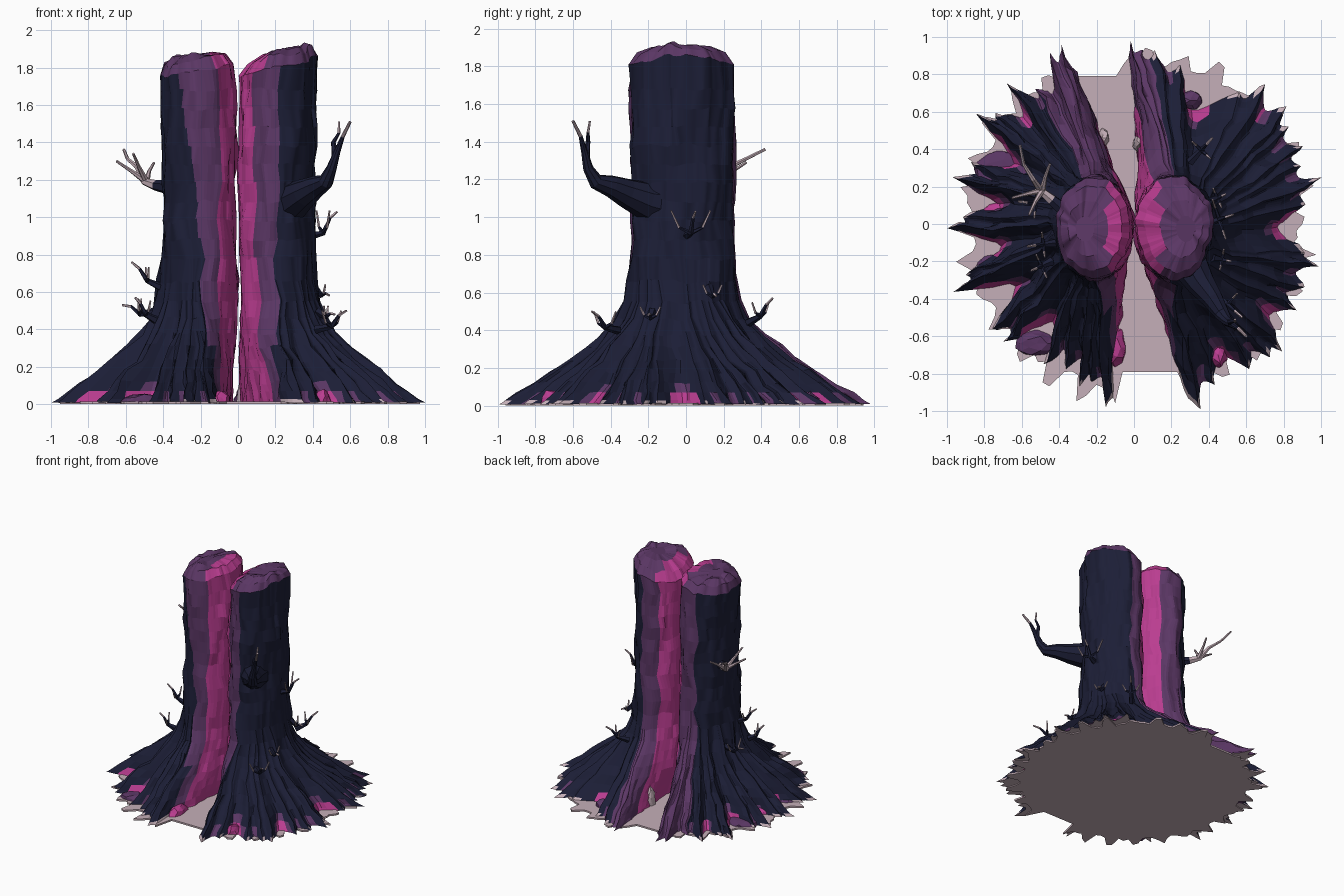
import bpy, bmesh, math, random
from math import sin, cos, radians, atan2, hypot, pi
from mathutils import Vector, noise

random.seed(4)
cube = bpy.data.objects.get("Cube")
if cube:
    bpy.data.objects.remove(cube, do_unlink=True)


def material(name, rgb):
    m = bpy.data.materials.new(name)
    m.use_nodes = True
    m.diffuse_color = (*rgb, 1)
    bsdf = m.node_tree.nodes["Principled BSDF"]
    bsdf.inputs["Base Color"].default_value = (*rgb, 1)
    bsdf.inputs["Roughness"].default_value = 0.9
    return m


MATS = [material("navy bark", (0.0115, 0.013, 0.037)),
        material("purple wood", (0.105, 0.038, 0.130)),
        material("magenta heartwood", (0.49, 0.046, 0.28)),
        material("pale dust", (0.56, 0.43, 0.48))]
NAVY, PURPLE, MAGENTA, PALE = range(4)


def finish(bm, name):
    bmesh.ops.recalc_face_normals(bm, faces=bm.faces[:])
    me = bpy.data.meshes.new(name)
    bm.to_mesh(me)
    bm.free()
    for m in MATS:
        me.materials.append(m)
    ob = bpy.data.objects.new(name, me)
    bpy.context.collection.objects.link(ob)
    return ob


def skin(bm, low, high, colour):
    """Join two closed rings of vertices with quads."""
    n = len(low)
    for i in range(n):
        j = (i + 1) % n
        f = bm.faces.new((low[i], low[j], high[j], high[i]))
        f.material_index = colour(i)


# Height of each ring and how far it flares from column to root outline
FLARE = [(0.008, 1), (0.028, .95), (0.07, .86), (0.12, .75), (0.18, .62), (0.24, .48),
         (0.31, .34), (0.38, .22), (0.46, .12), (0.55, .06), (0.66, .03), (0.78, .01)]
FLARE += [(0.78 + 0.1 * k, 0) for k in range(1, 10)] + [(1.79, 0)]
STEPS, INNER = 8, 36


def outline(roots, cut):
    """Perimeter as (column angle, base point, hollow amount) going round the half."""
    polar = [(atan2(y, x), hypot(x, y)) for x, y in roots]
    first, last = polar[0][0], polar[-1][0]
    out = []
    for (a, ra), (b, rb) in zip(polar, polar[1:]):
        depth = min(0.34, cut * (b - a))
        for k in range(STEPS):
            u = k / STEPS
            phi = a + (b - a) * u
            v = sin(pi * u) ** 1.2
            r = (ra + (rb - ra) * u) * (1 - depth * v)
            theta = -92 + 184 * (phi - first) / (last - first)
            out.append((theta, Vector((r * cos(phi), r * sin(phi), 0)), v * min(1, (b - a) * 4)))
    # Split face, running from the back root to the core and out to the front root
    for k in range(INNER):
        u = k / INNER
        h = abs(2 * u - 1)
        x, y = roots[-1] if u < 0.5 else roots[0]
        out.append((92 + 176 * u, Vector((0.03 + (x - 0.03) * h ** 1.3, y * h, 0)), 0))
    return out


def bands(side, front, z):
    """Angles from the split at which magenta and then purple wood end."""
    up = z / 1.7
    if not front:
        return (60, 94) if side > 0 else (52, 103)
    low = -12 if z < 0.3 else 0
    if side > 0:
        return 60 - 17 * up ** 2, 86 + 10 * up + low
    return 57, 87 + 36 * up ** 3 + low


def trunk_half(name, side, roots, cut, tilt, rim):
    bm = bmesh.new()
    peri = outline(roots, cut)
    n = len(peri)
    rings = []
    for z, w in FLARE:
        centre = Vector((0.205 + 0.012 * (z / 1.8) ** 4, -0.02, 0))
        ring = []
        for theta, base, v in peri:
            # Slide the seams along the column so that colour bands waver
            slide = 9 * noise.noise(Vector((z * 4.5, side * 7, 2 if theta % 360 > 180 else 6)))
            t = radians(theta + slide * abs(sin(radians(theta))))
            col = centre + Vector((0.2 * cos(t), 0.272 * sin(t), 0))
            p = col.lerp(base, w)
            p.z = z
            if z > 1.7:
                p.z = rim + tilt * cos(t)
            q = Vector((p.x * side * 9, p.y * 9, p.z * 4 + side * 5))
            off = noise.noise_vector(q) * 0.024 + noise.noise_vector(q * 2.3) * 0.014
            off.z *= 0.8 if z > 0.1 else 0.1
            p += off
            p.z = max(p.z, 0.006)
            p.x *= side
            ring.append(bm.verts.new(p))
        rings.append(ring)

    def inward(i):
        mid = peri[i][0] + 2.4
        return 180 - abs((mid + 180) % 360 - 180)

    for level, (low, high) in enumerate(zip(rings, rings[1:])):
        z = (FLARE[level][0] + FLARE[level + 1][0]) / 2

        def colour(i):
            theta, base, hollow = peri[i]
            magenta_end, purple_end = bands(side, theta % 360 > 180, z)
            d = inward(i)
            if d < magenta_end:
                return MAGENTA
            if d < purple_end:
                return PURPLE
            # Exposed wood in the hollows between roots, and bleached root tips
            if hollow > 0.6 and z < 0.09 * hollow:
                return MAGENTA
            if hollow > 0.36 and z < 0.14 * hollow:
                return PURPLE
            return PALE if level == 0 and hollow < 0.12 else NAVY
        skin(bm, low, high, colour)

    # Broken, domed top
    low = rings[-1]
    mid = sum((v.co for v in low), Vector()) / n
    for scale, rise, reach in ((0.84, 0.055, 62), (0.55, 0.085, 45), (0.25, 0.08, 0)):
        ring = []
        for v in rings[-1]:
            p = mid + (v.co - mid) * scale
            p.z += rise + 0.03 * noise.noise(p * 12)
            ring.append(bm.verts.new(p))
        skin(bm, low, ring, lambda i: MAGENTA if inward(i) < reach else PURPLE)
        low = ring
    bm.faces.new(low).material_index = PURPLE
    bm.faces.new(rings[0]).material_index = PALE
    return finish(bm, name)


trunk_half("trunk_half_left", 1,
           [(.29, -.93), (.34, -.99), (.43, -.86), (.63, -.77), (.72, -.7), (.8, -.67),
            (.87, -.45), (.9, -.34), (.99, -.23), (.93, -.16), (.93, .12), (.99, .23),
            (.9, .32), (.9, .42), (.83, .52), (.83, .62), (.7, .73), (.58, .72),
            (.24, .86), (.12, .93), (.04, .93), (-.03, .99)],
           0.6, 0.05, 1.8)
trunk_half("trunk_half_right", -1,
           [(.12, -.92), (.15, -.99), (.22, -.85), (.29, -.87), (.37, -.78), (.48, -.76), (.7, -.64),
            (.76, -.57), (.97, -.36), (.9, -.27), (.99, -.03), (.92, .04), (.97, .26), (.86, .32),
            (.84, .59), (.75, .6), (.67, .75), (.52, .74), (.46, .92), (.39, .95)],
           0.95, -0.035, 1.79)

# Thin ragged ground slab
bm = bmesh.new()
edge = []
COUNT = 150
for i in range(COUNT):
    a = 2 * pi * i / COUNT
    r = random.uniform(0.85, 0.9) + (random.uniform(0.03, 0.11) if i % 5 < 2 else 0)
    x, y = r * cos(a), r * sin(a)
    if -0.1 < x < 0.28 and y < 0:
        y = max(y, -0.79)
    if -0.36 < x < -0.06 and y > 0:
        y = min(y, 0.79)
    edge.append((x, y))
bottom, top = ([bm.verts.new((x, y, z)) for x, y in edge] for z in (0, 0.014))
skin(bm, bottom, top, lambda i: PALE)
for ring in (bottom, top):
    bm.faces.new(ring).material_index = PALE
finish(bm, "ground_slab")


def tube(bm, pts, r0, r1, pale_from, sides=6):
    """Tapered, slightly crooked limb; segments from pale_from on are pale."""
    pts = [Vector(p) for p in pts]
    prev = None
    for k, p in enumerate(pts):
        d = (pts[min(k + 1, len(pts) - 1)] - pts[max(k - 1, 0)]).normalized()
        a = d.orthogonal().normalized() if prev is None else (axis - d * axis.dot(d)).normalized()
        axis, b = a, d.cross(a)
        r = r1 + (r0 - r1) * (1 - k / (len(pts) - 1)) ** 1.8
        ring = [bm.verts.new(p + (a * cos(t) + b * sin(t)) * r)
                for t in (2 * pi * i / sides for i in range(sides))]
        if prev:
            skin(bm, prev, ring, lambda i: PALE if k > pale_from else NAVY)
        else:
            bm.faces.new(ring)
        prev = ring
    bm.faces.new(prev).material_index = PALE


# Large dead branch on the front of the left half
bm = bmesh.new()
tube(bm, [(.25, -.12, 1.07), (.30, -.22, 1.09), (.36, -.32, 1.13), (.42, -.40, 1.165), (.47, -.48, 1.19),
          (.50, -.52, 1.26), (.53, -.54, 1.35), (.56, -.56, 1.43), (.60, -.60, 1.51)],
     0.125, 0.008, 7, 9)
tube(bm, [(.52, -.53, 1.32), (.51, -.52, 1.4), (.54, -.52, 1.45), (.54, -.51, 1.51)], 0.02, 0.006, 2)
finish(bm, "large_branch")

# Pale forked branch on the right half
bm = bmesh.new()
tube(bm, [(-.37, .07, 1.16), (-.44, .13, 1.17), (-.50, .18, 1.19), (-.54, .24, 1.27), (-.59, .32, 1.31),
          (-.61, .42, 1.36)], 0.04, 0.008, 1)
for tip in ((-.65, .14, 1.3), (-.56, .05, 1.34), (-.45, .32, 1.29)):
    tube(bm, [(-.49, .18, 1.19), Vector((-.5, .18, 1.2)).lerp(Vector(tip), .5), tip], 0.018, 0.007, 0)
finish(bm, "forked_branch")


def twig(name, root, tip, size):
    """Small twig with a bend and two side shoots."""
    bm = bmesh.new()
    a, b = Vector(root), Vector(tip)
    bend = a.lerp(b, 0.5) - Vector((0, 0, size * 0.25))
    tube(bm, [a, bend, a.lerp(b, 0.75), b], 0.024, 0.006, 2, 5)
    for turn in (-1, 1):
        out = Vector((-(b - a).y, (b - a).x, 0)).normalized() * turn * size * 0.55
        tube(bm, [bend, bend + out * 0.6 + Vector((0, 0, size * .15)),
                  bend + out + Vector((0, 0, size * 0.6))], 0.013, 0.005, 1, 5)
    finish(bm, name)


TWIGS = [((.38, 0, .9), (.53, .05, 1.03), .2), ((.4, .12, .63), (.49, .16, .58), .1),
         ((.42, -.18, .5), (.52, -.2, .48), .1), ((.42, -.36, .4), (.58, -.5, .5), .14),
         ((.3, .33, .44), (.42, .46, .57), .12), ((-.4, -.1, .62), (-.57, -.12, .76), .12),
         ((-.43, .1, .5), (-.62, .12, .53), .14), ((-.44, -.2, .45), (-.55, -.25, .57), .12)]
for k, (root, tip, size) in enumerate(TWIGS):
    twig(f"twig_{k + 1}", root, tip, size)


# Lumps of wood and stone lying in the split and between roots
def lump(name, at, size, colour):
    bm = bmesh.new()
    bmesh.ops.create_icosphere(bm, subdivisions=2, radius=1)
    at = Vector((*at, 0.008))
    for v in bm.verts:
        v.co *= 1 + 0.3 * noise.noise(v.co * 1.7 + at * 9)
        v.co = Vector((v.co.x * size[0], v.co.y * size[1], max(v.co.z * size[2], 0))) + at
    for f in bm.faces:
        f.material_index = colour
    finish(bm, name)


lump("stone", (-.17, .46), (.04, .05, .08), PALE)
lump("pale_stump", (.03, .43), (.035, .05, .15), PALE)
lump("front_wood_lump", (-.1, -.66), (.055, .1, .07), MAGENTA)
lump("inner_wood_lump", (.15, -.37), (.035, .045, .1), MAGENTA)
lump("left_front_wood", (.45, -.7), (.05, .07, .07), MAGENTA)
lump("left_side_wood", (.7, -.39), (.06, .05, .07), MAGENTA)
lump("right_rear_wood", (-.72, .29), (.14, .11, .04), PURPLE)
lump("right_side_wood", (-.7, .06), (.12, .06, .05), MAGENTA)
lump("right_front_wood", (-.72, -.24), (.13, .09, .04), PURPLE)
lump("right_corner_wood", (-.52, -.64), (.11, .07, .05), PURPLE)
lump("rear_wood_lump", (.3, .66), (.07, .05, .06), PURPLE)
